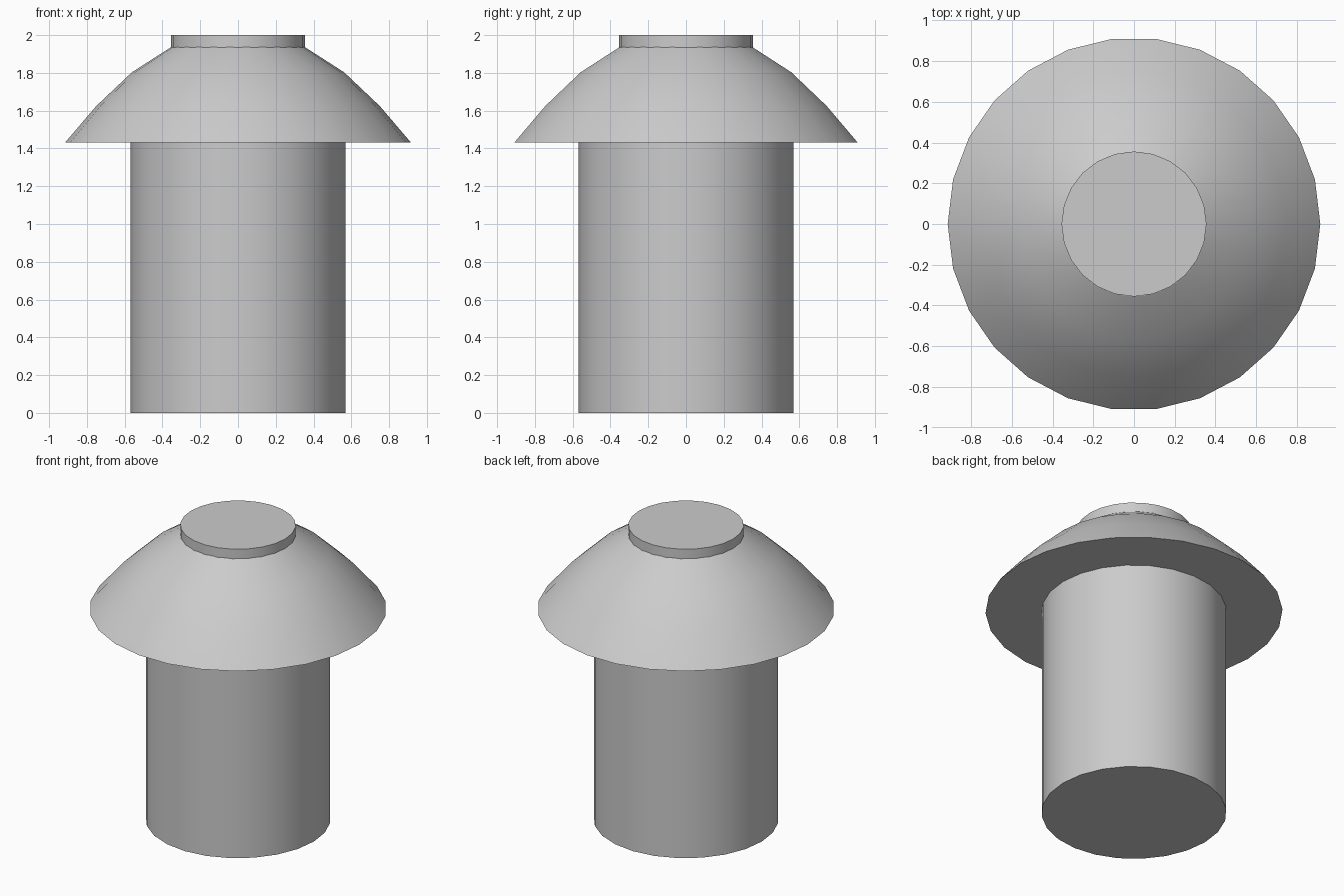
import bpy, bmesh
from math import cos, sin, tau, radians

default = bpy.data.objects.get("Cube")
if default:
    bpy.data.objects.remove(default, do_unlink=True)

grey = bpy.data.materials.new("plain_grey")
grey.use_nodes = True
grey.diffuse_color = (0.6, 0.6, 0.6, 1)
grey.node_tree.nodes["Principled BSDF"].inputs["Base Color"].default_value = (0.6, 0.6, 0.6, 1)


def turned(name, profile, sides):
    """Closed turned solid from (radius, height) points listed bottom to top."""
    bm = bmesh.new()
    rings = [[bm.verts.new((r * cos(tau * i / sides), r * sin(tau * i / sides), z))
              for i in range(sides)] for r, z in profile]
    for low, high in zip(rings, rings[1:]):
        for i in range(sides):
            j = (i + 1) % sides
            bm.faces.new((low[i], low[j], high[j], high[i]))
    bm.faces.new(rings[0][::-1])
    bm.faces.new(rings[-1])
    mesh = bpy.data.meshes.new(name)
    bm.to_mesh(mesh)
    bm.free()
    mesh.materials.append(grey)
    obj = bpy.data.objects.new(name, mesh)
    bpy.context.collection.objects.link(obj)
    # Smooth walls with crisp rims
    bpy.ops.object.select_all(action="DESELECT")
    obj.select_set(True)
    bpy.context.view_layer.objects.active = obj
    bpy.ops.object.shade_smooth_by_angle(angle=radians(30))
    return obj


# Cylindrical stem
turned("stem", [(0.57, 0), (0.57, 1.432)], 24)
# Flared dome cap with a flat underside
turned("cap", [(0.915, 1.432), (0.75, 1.625), (0.562, 1.803), (0.355, 1.936)], 26)
# Short collar on top
turned("top_collar", [(0.356, 1.93), (0.356, 2.0)], 24)
